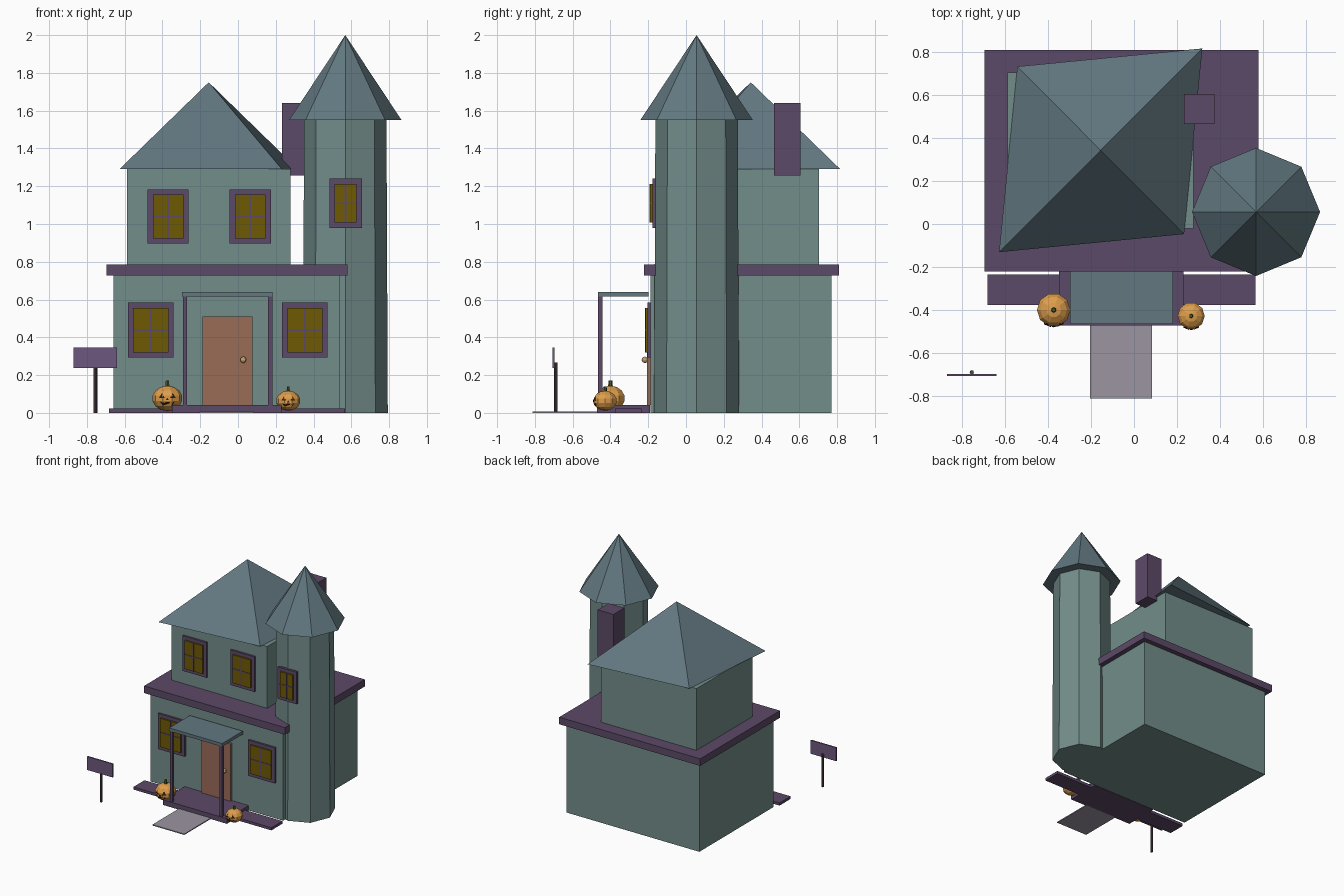
import bpy, bmesh, math
from mathutils import Matrix

if "Cube" in bpy.data.objects:
    bpy.data.objects.remove(bpy.data.objects["Cube"])


def mat(name, hexcol):
    m = bpy.data.materials.new(name)
    rgb = [(int(hexcol[i:i + 2], 16) / 255) ** 2.2 for i in (0, 2, 4)]
    m.diffuse_color = (*rgb, 1)
    m.use_nodes = True
    m.node_tree.nodes["Principled BSDF"].inputs["Base Color"].default_value = m.diffuse_color
    return m


WALL = mat("wall", "728c89")
ROOF = mat("roof", "62777f")
TRIM = mat("trim", "5d4b68")
GLASS = mat("glass", "6e5a0c")
WOOD = mat("door_wood", "996c58")
PATH = mat("path_stone", "9a93a0")
BOARD = mat("sign_board", "6c587c")
POST = mat("sign_post", "51434a")
ORANGE = mat("pumpkin_skin", "dd9c4c")
DARK = mat("carving", "2e2010")
STEM = mat("stem", "4d5a2c")
BRASS = mat("knob", "c0a070")


def finish(name, bm, m):
    bmesh.ops.recalc_face_normals(bm, faces=bm.faces)
    me = bpy.data.meshes.new(name)
    bm.to_mesh(me)
    bm.free()
    me.materials.append(m)
    ob = bpy.data.objects.new(name, me)
    bpy.context.collection.objects.link(ob)
    return ob


def box(name, x, y, z, m):
    """Box from (min, max) ranges."""
    bm = bmesh.new()
    bmesh.ops.create_cube(bm, size=1)
    for v in bm.verts:
        v.co = [r[0] + (c + 0.5) * (r[1] - r[0]) for c, r in zip(v.co, (x, y, z))]
    return finish(name, bm, m)


def cone(name, n, r1, r2, x, y, z0, z1, m, rot=0):
    """n-sided prism, frustum or cone with a vertical axis."""
    bm = bmesh.new()
    bmesh.ops.create_cone(bm, cap_ends=True, segments=n, radius1=r1, radius2=r2, depth=z1 - z0,
                          matrix=Matrix.Translation((x, y, (z0 + z1) / 2)) @ Matrix.Rotation(rot, 4, 'Z'))
    bmesh.ops.remove_doubles(bm, verts=bm.verts, dist=1e-5)
    return finish(name, bm, m)


def window(name, cx, wall_y, cz, w, h):
    """Backing frame, raised pane and cross bars."""
    b = 0.028
    y1, y2 = wall_y - 0.016, wall_y - 0.028
    box(name + "_frame", (cx - w / 2, cx + w / 2), (y1, wall_y + 0.003), (cz - h / 2, cz + h / 2), TRIM)
    gw, gh = w / 2 - b, h / 2 - b
    box(name + "_pane", (cx - gw, cx + gw), (y2, y1), (cz - gh, cz + gh), GLASS)
    box(name + "_bar_v", (cx - .005, cx + .005), (y2 - .003, y1), (cz - gh, cz + gh), TRIM)
    box(name + "_bar_h", (cx - gw, cx + gw), (y2 - .003, y1), (cz - .005, cz + .005), TRIM)


# Main storeys and ledge
box("lower_storey", (-.66, .54), (-.187, .77), (0, .73), WALL)
box("ledge", (-.695, .58), (-.222, .81), (.727, .785), TRIM)
box("upper_storey", (-.588, .278), (-.02, .704), (.785, 1.29), WALL)

# Skewed hip roof
bm = bmesh.new()
rx, ry = -.155, .343
ring = [bm.verts.new((rx + a, ry + b, 1.29)) for a, b in
        ((-.473, -.474), (.388, -.39), (.473, .474), (-.388, .39))]
apex = bm.verts.new((rx, ry, 1.75))
bm.faces.new(ring)
for i in range(4):
    bm.faces.new((ring[i], ring[(i + 1) % 4], apex))
finish("main_roof", bm, ROOF)

box("chimney", (.232, .375), (.466, .606), (1.257, 1.64), TRIM)

# Tower
cone("tower", 8, .225, .218, .568, .056, 0, 1.55, WALL)
cone("tower_roof", 8, .298, 0, .568, .056, 1.55, 2.0, ROOF)

# Windows
window("tower_window", .57, -.162, 1.11, .172, .262)
for i, cx in enumerate((-.37, .065)):
    window(f"upper_window_{i}", cx, -.02, 1.04, .218, .287)
for i, cx in enumerate((-.462, .354)):
    window(f"lower_window_{i}", cx, -.187, .438, .242, .291)

# Door with knob
box("door", (-.187, .077), (-.207, -.18), (.042, .51), WOOD)
bm = bmesh.new()
bmesh.ops.create_uvsphere(bm, u_segments=10, v_segments=6, radius=.017,
                          matrix=Matrix.Translation((.028, -.218, .281)))
finish("door_knob", bm, BRASS)

# Porch, side beds and path
box("porch_floor", (-.35, .23), (-.472, -.19), (0, .042), TRIM)
box("porch_roof", (-.297, .182), (-.465, -.198), (.615, .641), ROOF)
for i, cx in enumerate((-.28, .171)):
    box(f"porch_post_{i}", (cx - .011, cx + .011), (-.465, -.443), (.042, .615), TRIM)
box("front_step", (-.682, .566), (-.377, -.235), (0, .022), TRIM)
box("path", (-.205, .083), (-.813, -.465), (0, .008), PATH)

# Sign
cone("sign_post", 8, .01, .01, -.755, -.69, 0, .268, POST)
box("sign_board", (-.87, -.64), (-.708, -.697), (.237, .347), BOARD)


def pumpkin(name, x, y, r, zc, hz):
    """Low-poly squashed sphere with stem and carved face."""
    bm = bmesh.new()
    bmesh.ops.create_uvsphere(bm, u_segments=10, v_segments=7, radius=1, matrix=Matrix.Rotation(math.pi / 10, 4, 'Z'))
    for v in bm.verts:
        v.co = (x + v.co.x * r, y + v.co.y * r, zc + v.co.z * hz)
    finish(name, bm, ORANGE)
    cone(name + "_stem", 6, r * .16, r * .12, x, y, zc + hz * .9, zc + hz * 1.42, STEM)
    # eyes, nose and toothed mouth as thin extruded shapes (units of r and hz)
    k = .36
    eye = [(-.2, -.1), (.2, -.1), (0, .3)]
    shapes = {"eye_l": [(-k + a, .12 + b) for a, b in eye],
              "eye_r": [(k + a, .12 + b) for a, b in eye],
              "nose": [(a * .5, -.1 + b * .5) for a, b in eye],
              "mouth": [(-.5, -.25), (-.2, -.36), (-.1, -.28), (.1, -.28), (.2, -.36), (.5, -.25),
                        (.3, -.58), (-.3, -.58)]}
    for part, pts in shapes.items():
        bm = bmesh.new()
        front = [bm.verts.new((x + a * r, y - r * 1.01 * math.sqrt(max(0, 1 - a * a - b * b)),
                               zc + b * hz)) for a, b in pts]
        f = bm.faces.new(front)
        ext = bmesh.ops.extrude_face_region(bm, geom=[f])
        for v in ext["geom"]:
            if isinstance(v, bmesh.types.BMVert):
                v.co.y += r * .25
        finish(f"{name}_{part}", bm, DARK)


# Pumpkins
pumpkin("large_pumpkin", -.374, -.4, .08, .077, .067)
pumpkin("small_pumpkin", .266, -.428, .065, .064, .053)
